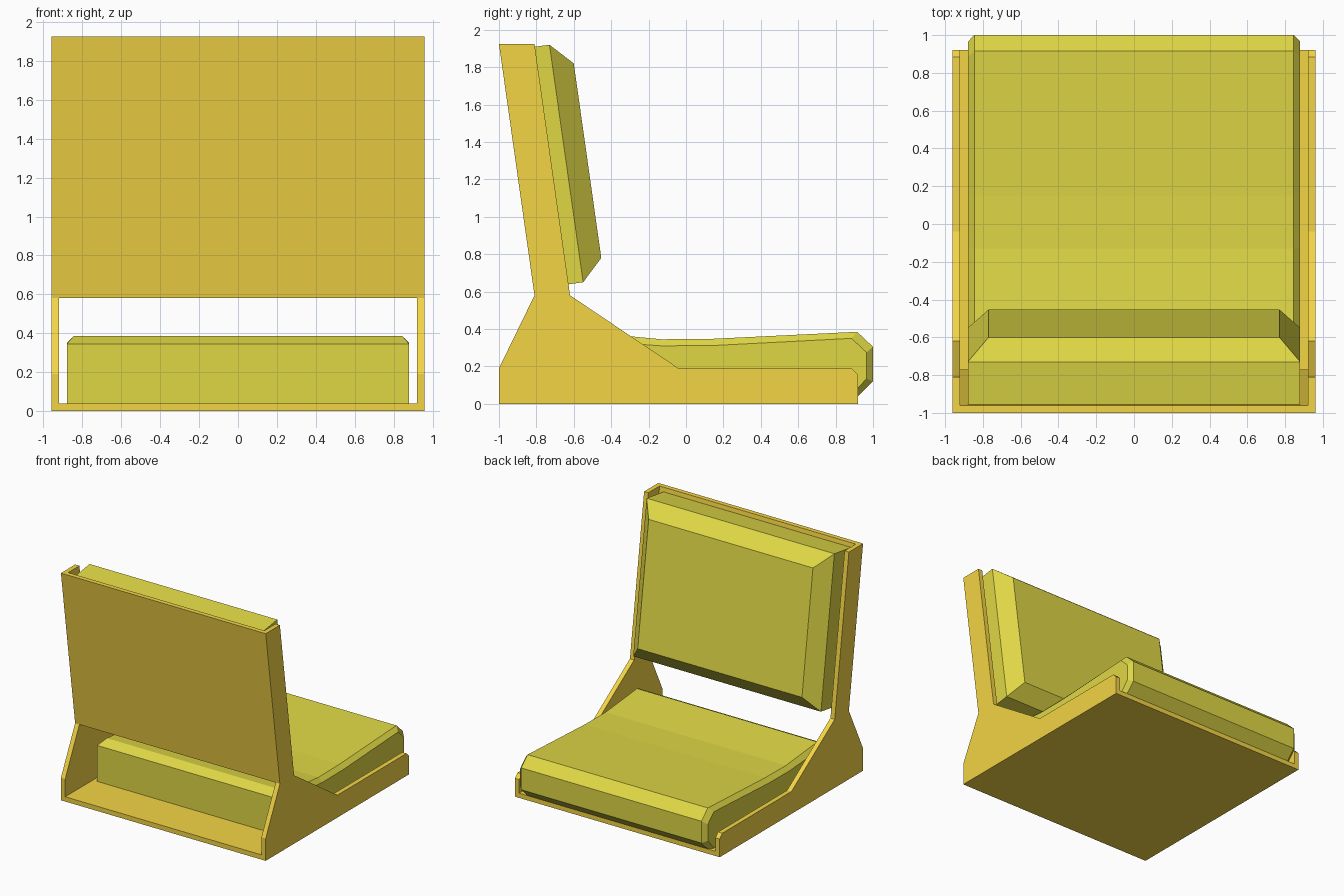
import bpy, bmesh

if "Cube" in bpy.data.objects:
    bpy.data.objects.remove(bpy.data.objects["Cube"])


def material(name, rgb):
    m = bpy.data.materials.new(name)
    m.diffuse_color = (*rgb, 1)
    m.use_nodes = True
    m.node_tree.nodes["Principled BSDF"].inputs["Base Color"].default_value = m.diffuse_color
    return m


def loft(name, sections, mat):
    """Skin matching rings of 3D points, cap both ends, merge coincident points."""
    bm = bmesh.new()
    rings = [[bm.verts.new(p) for p in ring] for ring in sections]
    n = len(rings[0])
    for a, b in zip(rings, rings[1:]):
        for i in range(n):
            j = (i + 1) % n
            bm.faces.new((a[i], a[j], b[j], b[i]))
    bm.faces.new(rings[0])
    bm.faces.new(rings[-1])
    bmesh.ops.remove_doubles(bm, verts=bm.verts, dist=1e-4)
    bmesh.ops.recalc_face_normals(bm, faces=bm.faces)
    mesh = bpy.data.meshes.new(name)
    bm.to_mesh(mesh)
    bm.free()
    mesh.materials.append(mat)
    ob = bpy.data.objects.new(name, mesh)
    bpy.context.collection.objects.link(ob)
    return ob


def at_x(x, profile):
    return [(x, y, z) for y, z in profile]


def extrude(name, profile, x0, x1, mat):
    return loft(name, [at_x(x0, profile), at_x(x1, profile)], mat)


shell = material("shell_orange", (0.90, 0.66, 0.06))
fabric = material("cushion_yellow", (0.74, 0.68, 0.06))

# Side panels of the shell
side = [(-1, 0), (-1, 0.19), (-0.81, 0.58), (-1, 1.925), (-0.81, 1.925),
        (-0.62, 0.58), (-0.04, 0.19), (0.885, 0.19), (0.92, 0.155), (0.92, 0)]
extrude("side_panel_left", side, -0.96, -0.92, shell)
extrude("side_panel_right", side, 0.92, 0.96, shell)

# Floor plate and leaning back panel between the sides
extrude("floor_plate", [(-1, 0), (-1, 0.04), (0.92, 0.04), (0.92, 0)],
        -0.92, 0.92, shell)
extrude("back_panel", [(-0.81, 0.58), (-1, 1.925), (-0.96, 1.925), (-0.77, 0.58)],
        -0.92, 0.92, shell)

# Seat cushion: full profile in the middle, inset profile at the sides
seat = [(-0.63, 0.04), (-0.63, 0.345), (-0.55, 0.385), (-0.13, 0.345),
        (0.15, 0.348), (0.915, 0.385), (1.0, 0.305), (1.0, 0.12), (0.92, 0.04)]
seat_edge = [(-0.63, 0.04), (-0.63, 0.345), (-0.63, 0.345), (-0.13, 0.31),
             (0.15, 0.312), (0.885, 0.35), (0.965, 0.275), (0.965, 0.135), (0.88, 0.04)]
loft("seat_cushion", [at_x(-0.88, seat_edge), at_x(-0.845, seat),
                      at_x(0.845, seat), at_x(0.88, seat_edge)], fabric)


# Back cushion: straight block with a bevelled front
def rect(w, top, bottom):
    return [(-w, *top), (w, *top), (w, *bottom), (-w, *bottom)]


loft("back_cushion", [rect(0.88, (-0.956, 1.888), (-0.776, 0.618)),
                      rect(0.88, (-0.73, 1.92), (-0.55, 0.65)),
                      rect(0.77, (-0.60, 1.82), (-0.453, 0.78))], fabric)
